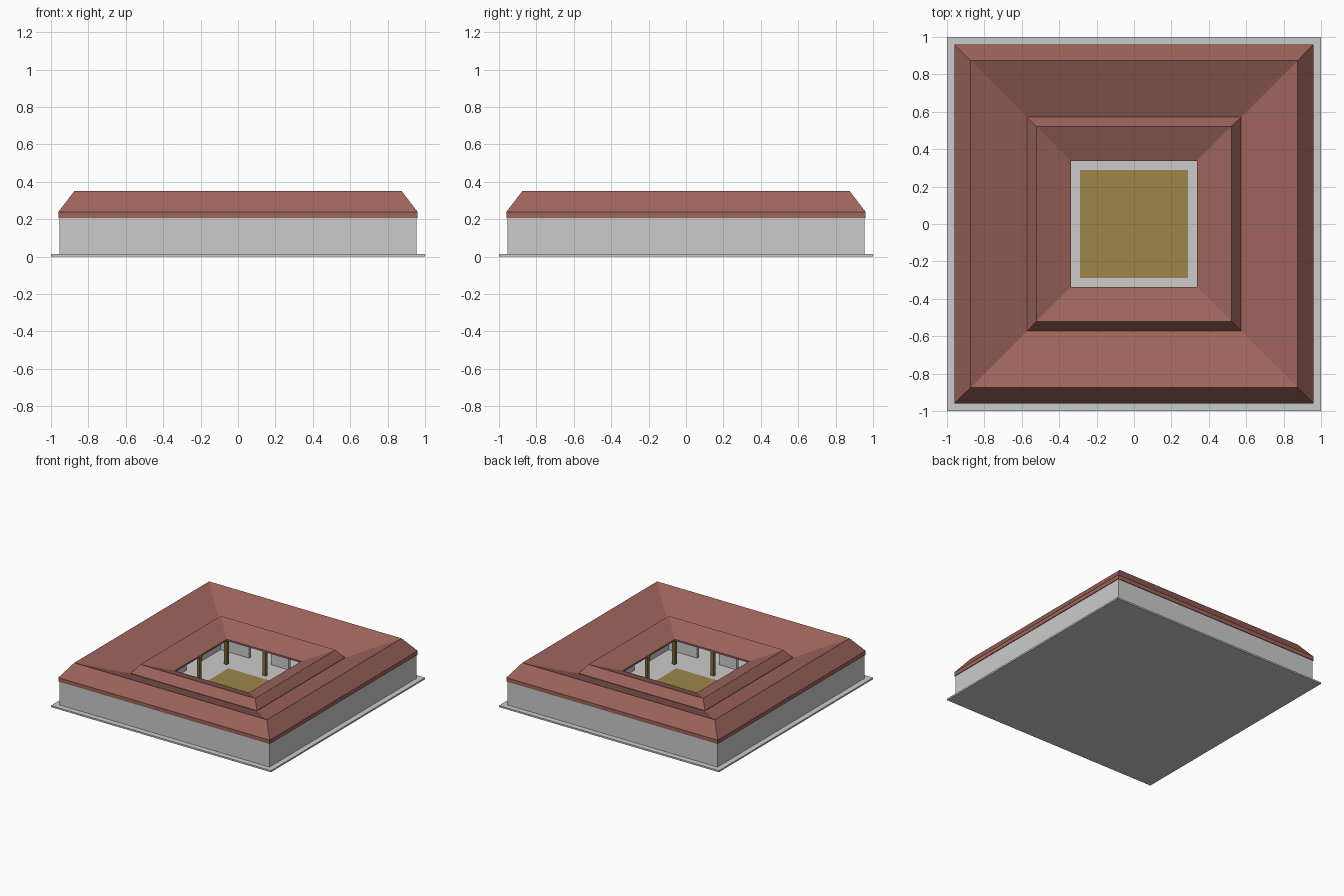
import bpy, math
from mathutils import Matrix

if "Cube" in bpy.data.objects:
    bpy.data.objects.remove(bpy.data.objects["Cube"])


def material(name, rgb):
    m = bpy.data.materials.new(name)
    m.diffuse_color = (*rgb, 1)
    m.use_nodes = True
    m.node_tree.nodes["Principled BSDF"].inputs["Base Color"].default_value = m.diffuse_color
    return m


RED = material("roof_red", (0.34, 0.128, 0.107))
GOLD = material("ochre", (0.345, 0.236, 0.067))
WOOD = material("post_wood", (0.24, 0.16, 0.045))
STONE = material("slab_grey", (0.53, 0.53, 0.53))


def add_mesh(name, verts, faces, mat=None):
    me = bpy.data.meshes.new(name)
    me.from_pydata(verts, [], faces)
    me.update()
    ob = bpy.data.objects.new(name, me)
    bpy.context.collection.objects.link(ob)
    if mat:
        me.materials.append(mat)
    return ob


def square_ring(name, profile, mat=None):
    """Sweep a closed (half width, z) profile around a square."""
    n = len(profile)
    corners = [(-1, -1), (1, -1), (1, 1), (-1, 1)]
    verts = [(sx * r, sy * r, z) for sx, sy in corners for r, z in profile]
    faces = [(c * n + i, (c + 1) % 4 * n + i,
              (c + 1) % 4 * n + (i + 1) % n, c * n + (i + 1) % n)
             for c in range(4) for i in range(n)]
    return add_mesh(name, verts, faces, mat)


def box(name, lo, hi, mat=None, turn=0):
    verts = [(x, y, z) for z in (lo[2], hi[2])
             for x, y in ((lo[0], lo[1]), (hi[0], lo[1]), (hi[0], hi[1]), (lo[0], hi[1]))]
    faces = [(3, 2, 1, 0), (4, 5, 6, 7)] + [
        (i, (i + 1) % 4, (i + 1) % 4 + 4, i + 4) for i in range(4)]
    ob = add_mesh(name, verts, faces, mat)
    ob.data.transform(Matrix.Rotation(math.radians(turn), 4, "Z"))
    return ob


FLOOR, EAVE = 0.013, 0.206

# Ground slab and courtyard floor
box("base_slab", (-1, -1, 0), (1, 1, FLOOR), STONE)
box("courtyard_floor", (-0.29, -0.29, FLOOR - 0.005), (0.29, 0.29, FLOOR + 0.003), GOLD)

# Outer wall
square_ring("outer_wall", [(0.955, FLOOR), (0.955, EAVE), (0.925, EAVE), (0.925, FLOOR)])

# Outer roof and lower inner portico roof
square_ring("outer_roof", [(0.961, 0.206), (0.961, 0.238), (0.875, 0.35),
                           (0.56, 0.22), (0.56, 0.206)], RED)
square_ring("inner_roof", [(0.572, 0.212), (0.572, 0.2285), (0.522, 0.296),
                           (0.338, 0.224), (0.338, 0.21)], RED)

# Inner walls with two doorways on each side
for side in range(4):
    turn = side * 90
    for k, (a, b) in enumerate(((-0.555, -0.27), (-0.07, 0.09), (0.29, 0.53))):
        box(f"inner_wall_{side}_{k}", (a, 0.53, FLOOR), (b, 0.555, EAVE), None, turn)
    for k, (a, b) in enumerate(((-0.27, -0.07), (0.09, 0.29))):
        box(f"door_lintel_{side}_{k}", (a, 0.53, 0.17), (b, 0.555, EAVE), None, turn)

# Portico posts at the corners and middles of the courtyard
for i in (-1, 0, 1):
    for j in (-1, 0, 1):
        if i or j:
            x, y, w = i * 0.352, j * 0.352, 0.013
            box(f"post_{i + 1}_{j + 1}", (x - w, y - w, FLOOR), (x + w, y + w, 0.22), WOOD)
